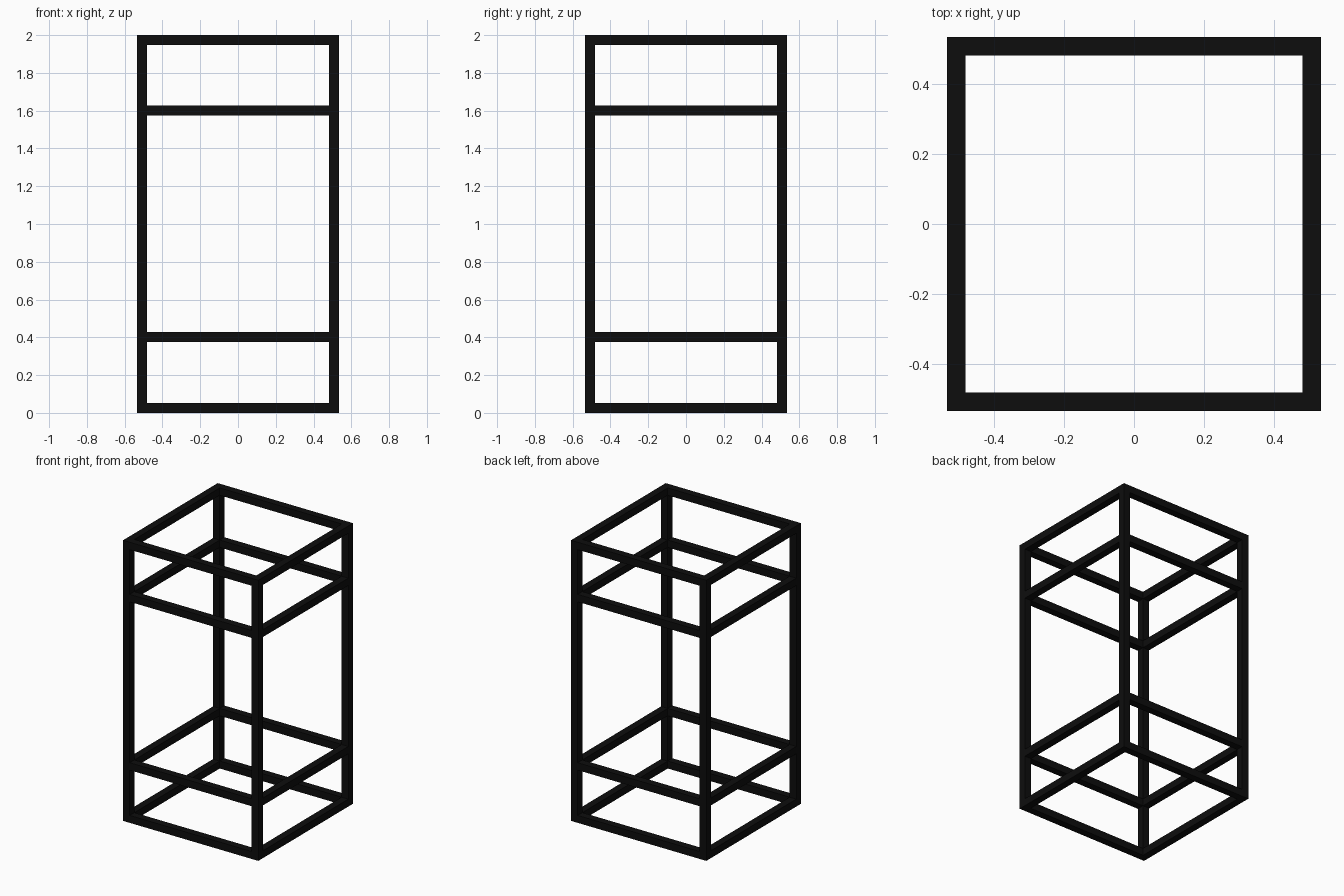
import bpy

if "Cube" in bpy.data.objects:
    bpy.data.objects.remove(bpy.data.objects["Cube"])

BAR = 0.0527            # square bar thickness
HALF = 0.5335           # outer half width
HEIGHT = 2.0
MID = HALF - BAR / 2    # bar centre line
SPAN = 2 * (HALF - BAR)  # clear length between posts

black = bpy.data.materials.new("black")
black.diffuse_color = (0.004, 0.004, 0.004, 1)
black.use_nodes = True
black.node_tree.nodes["Principled BSDF"].inputs["Base Color"].default_value = black.diffuse_color


def box(name, centre, size):
    bpy.ops.mesh.primitive_cube_add(size=1, location=centre)
    ob = bpy.context.object
    ob.name = name
    ob.scale = size
    bpy.ops.object.transform_apply(location=False, rotation=False, scale=True)
    ob.data.materials.append(black)
    return ob


# Four full-height corner posts
for sx, side in ((-1, "left"), (1, "right")):
    for sy, end in ((-1, "front"), (1, "back")):
        box(f"{end}_{side}_post", (sx * MID, sy * MID, HEIGHT / 2), (BAR, BAR, HEIGHT))

# Four rings of rails between the posts
levels = {"bottom": BAR / 2, "lower": 0.402, "upper": 1.602, "top": HEIGHT - BAR / 2}
for level, z in levels.items():
    for s, end, side in ((-1, "front", "left"), (1, "back", "right")):
        box(f"{level}_{end}_rail", (0, s * MID, z), (SPAN, BAR, BAR))
        box(f"{level}_{side}_rail", (s * MID, 0, z), (BAR, SPAN, BAR))
